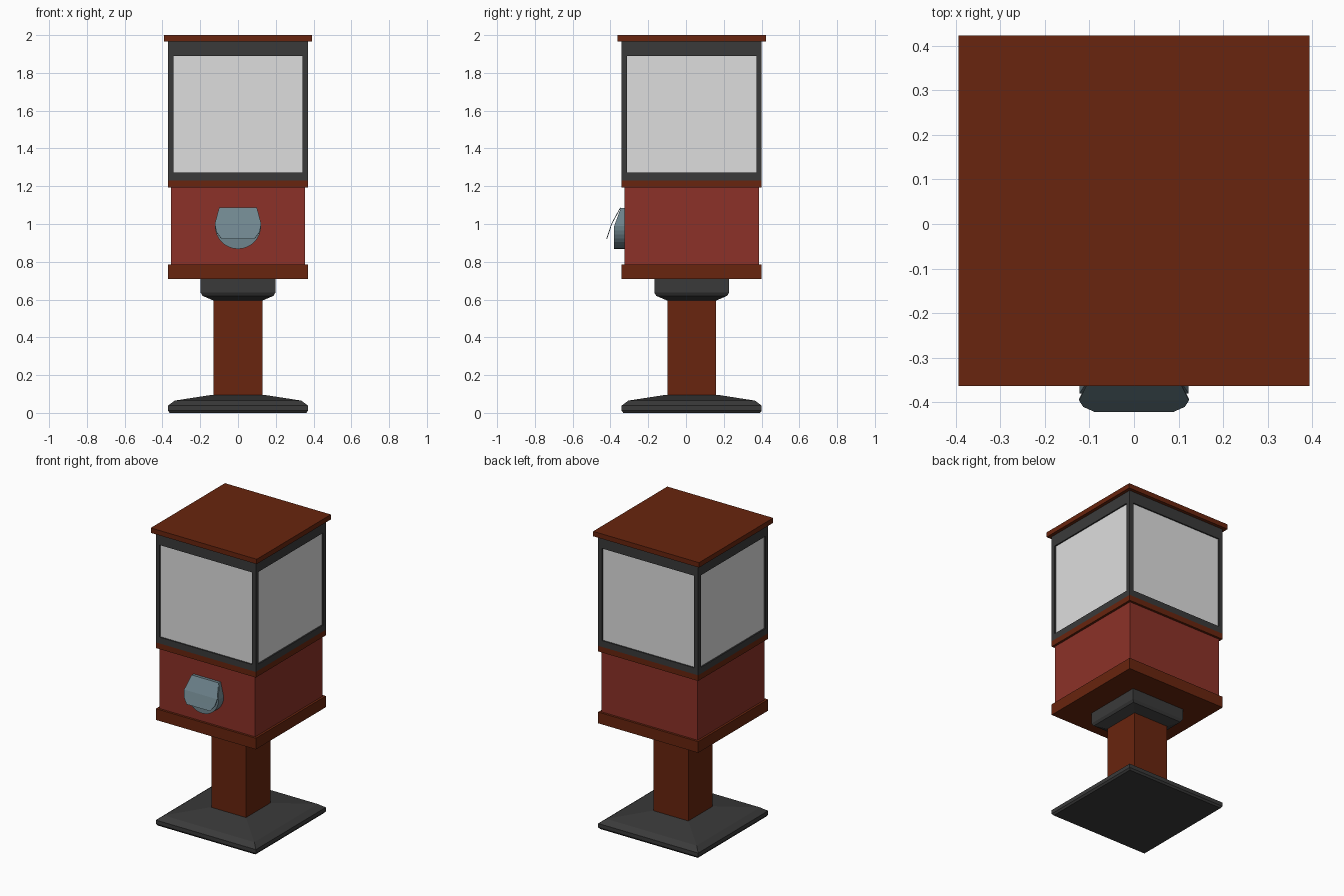
import bpy, bmesh, math

if "Cube" in bpy.data.objects:
    bpy.data.objects.remove(bpy.data.objects["Cube"])

CY = 0.03  # the square body sits slightly behind the centre


def material(name, rgb):
    m = bpy.data.materials.new(name)
    m.diffuse_color = (*rgb, 1)
    m.use_nodes = True
    m.node_tree.nodes["Principled BSDF"].inputs["Base Color"].default_value = m.diffuse_color
    return m


BROWN = material("brown wood", (0.138, 0.018, 0.0044))
RED = material("red paint", (0.262, 0.031, 0.021))
DARK = material("dark metal", (0.042, 0.042, 0.042))
GLASS = material("pale glass", (0.73, 0.73, 0.73))
STEEL = material("blue grey steel", (0.159, 0.235, 0.27))


def finish(name, bm, mat):
    bmesh.ops.recalc_face_normals(bm, faces=bm.faces)
    me = bpy.data.meshes.new(name)
    bm.to_mesh(me)
    bm.free()
    me.materials.append(mat)
    ob = bpy.data.objects.new(name, me)
    bpy.context.collection.objects.link(ob)
    return ob


def square_stack(name, profile, mat, cx=0, cy=CY):
    """Square cross-sections given as (half width x, half width y, z)."""
    bm = bmesh.new()
    rings = [[bm.verts.new((cx + sx * hx, cy + sy * hy, z))
              for sx, sy in ((-1, -1), (1, -1), (1, 1), (-1, 1))]
             for hx, hy, z in profile]
    for a, b in zip(rings, rings[1:]):
        for i in range(4):
            j = (i + 1) % 4
            bm.faces.new((a[i], a[j], b[j], b[i]))
    bm.faces.new(rings[0][::-1])
    bm.faces.new(rings[-1])
    return finish(name, bm, mat)


def square(name, profile, mat):
    return square_stack(name, [(h, h, z) for h, z in profile], mat)


# Stand
square("base", [(0.362, 0), (0.371, 0.012), (0.371, 0.038),
                (0.335, 0.065), (0.135, 0.096)], DARK)
square("column", [(0.129, 0.09), (0.129, 0.61)], BROWN)
square("collar", [(0.128, 0.594), (0.188, 0.62), (0.198, 0.637), (0.198, 0.72)], DARK)

# Cabinet
square("lower_plate", [(0.371, 0.71), (0.371, 0.785)], BROWN)
square("cabinet", [(0.356, 0.78), (0.356, 1.2)], RED)
square("upper_trim", [(0.371, 1.192), (0.371, 1.23)], BROWN)

# Glass case with its frame
square("glass_case", [(0.362, 1.26), (0.362, 1.90)], GLASS)
square("bottom_rail", [(0.371, 1.23), (0.371, 1.272)], DARK)
square("top_rail", [(0.371, 1.89), (0.371, 1.97)], DARK)
P = 0.0145
for sx in (-1, 1):
    for sy in (-1, 1):
        square_stack("corner_post", [(P, P, 1.272), (P, P, 1.89)], DARK,
                     sx * (0.371 - P), CY + sy * (0.371 - P))
square("lid", [(0.393, 1.967), (0.393, 2.0)], BROWN)

# Chute: half-round housing, its front leaning back above the middle
ZM, ZT, R = 0.99, 1.085, 0.122
bm = bmesh.new()
arc = [(R * math.cos(math.pi + math.pi * i / 16),
        ZM + R * math.sin(math.pi + math.pi * i / 16)) for i in range(17)]
front = [bm.verts.new((x, -0.38, z)) for x, z in arc]
back = [bm.verts.new((x, -0.32, z)) for x, z in arc]
top_f = [bm.verts.new((x, -0.345, ZT)) for x in (-0.1, 0.1)]
top_b = [bm.verts.new((x, -0.32, ZT)) for x in (-0.1, 0.1)]
for i in range(16):
    bm.faces.new((front[i], front[i + 1], back[i + 1], back[i]))
bm.faces.new(front)
bm.faces.new((front[0], front[-1], top_f[1], top_f[0]))
bm.faces.new(back + [top_b[1], top_b[0]])
bm.faces.new((top_f[0], top_f[1], top_b[1], top_b[0]))
bm.faces.new((front[0], top_f[0], top_b[0], back[0]))
bm.faces.new((front[-1], top_f[1], top_b[1], back[-1]))
finish("chute_housing", bm, STEEL)

# Chute flap: thin bent sheet hanging in front of the housing
bm = bmesh.new()
rows = [(0.10, -0.347, 1.086), (0.123, -0.394, 1.0),
        (0.114, -0.408, 0.957), (0.087, -0.42, 0.921)]
sheet = [[bm.verts.new((s * w, y, z)) for s in (-1, 1)] for w, y, z in rows]
for a, b in zip(sheet, sheet[1:]):
    bm.faces.new((a[0], b[0], b[1], a[1]))
flap = finish("chute_flap", bm, STEEL)
mod = flap.modifiers.new("thickness", 'SOLIDIFY')
mod.thickness = 0.004
mod.offset = 0
